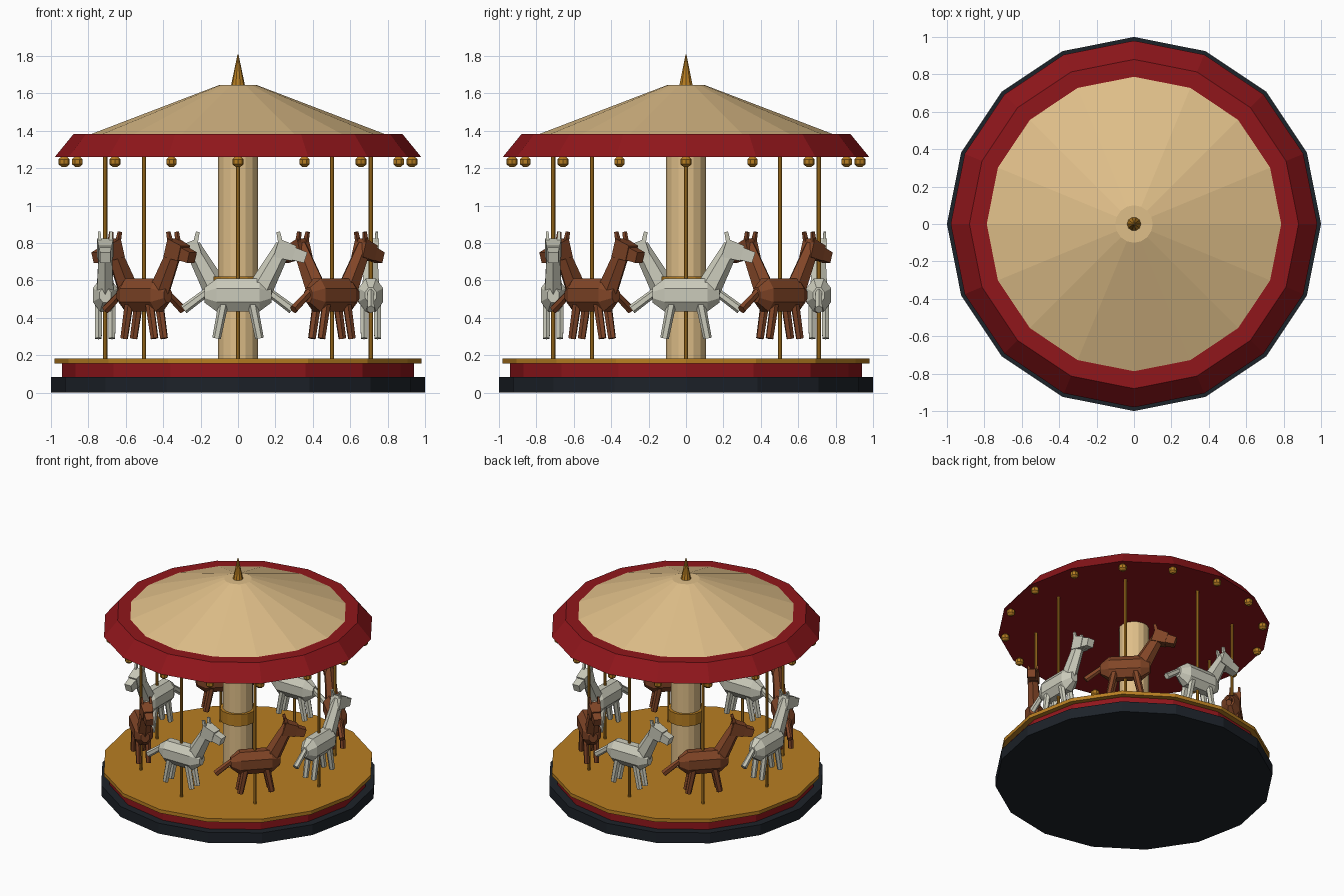
import bpy, bmesh, math
from mathutils import Vector, Matrix

if "Cube" in bpy.data.objects:
    bpy.data.objects.remove(bpy.data.objects["Cube"])


def material(name, rgb):
    m = bpy.data.materials.new(name)
    m.diffuse_color = (*rgb, 1)
    m.use_nodes = True
    m.node_tree.nodes["Principled BSDF"].inputs["Base Color"].default_value = m.diffuse_color
    return m


NAVY = material("navy", (0.012, 0.016, 0.022))
RED = material("red", (0.28, 0.008, 0.011))
GOLD = material("gold", (0.48, 0.21, 0.016))
CREAM = material("cream", (0.74, 0.52, 0.25))
WHITE = material("white", (0.6, 0.6, 0.5))
BROWN = material("brown", (0.22, 0.06, 0.02))


def add_object(name, mesh, loc=(0, 0, 0), rot=0):
    ob = bpy.data.objects.new(name, mesh)
    bpy.context.collection.objects.link(ob)
    ob.location = loc
    ob.rotation_euler.z = rot
    return ob


def loft(bm, rings, sides, turn=0.0):
    """Closed skin through rings of (centre, u half axis, v half axis)."""
    loops = []
    for c, u, v in rings:
        angles = [2 * math.pi * i / sides + turn for i in range(sides)]
        loops.append([bm.verts.new(Vector(c) + Vector(u) * math.cos(a) + Vector(v) * math.sin(a))
                      for a in angles])
    for a, b in zip(loops, loops[1:]):
        for i in range(sides):
            j = (i + 1) % sides
            bm.faces.new((a[i], a[j], b[j], b[i]))
    bm.faces.new(loops[0][::-1])
    bm.faces.new(loops[-1])


def finish(bm, name, mat):
    bmesh.ops.recalc_face_normals(bm, faces=bm.faces)
    me = bpy.data.meshes.new(name)
    bm.to_mesh(me)
    bm.free()
    me.materials.append(mat)
    return me


def lathe_mesh(name, profile, sides, mat):
    bm = bmesh.new()
    loft(bm, [((0, 0, z), (r, 0, 0), (0, r, 0)) for r, z in profile], sides)
    return finish(bm, name, mat)


def limb(bm, p0, p1, size0, size1, sides=6, turn=0.0):
    """Tapered bar in the side plane; sizes are (in-plane, sideways) half widths."""
    d = (Vector(p1) - Vector(p0)).normalized()
    side = Vector((0, 1, 0))
    up = d.cross(side).normalized()
    loft(bm, [(p, up * s[0], side * s[1]) for p, s in ((p0, size0), (p1, size1))], sides, turn)


def horse_mesh(name, mat):
    bm = bmesh.new()
    # barrel body
    loft(bm, [((x, 0, 0.522), (0, 0.072 * k, 0), (0, 0, 0.095 * k))
              for x, k in ((-0.18, 0.45), (-0.115, 1), (0.115, 1), (0.18, 0.45))],
         8, math.pi / 8)
    # neck, head and muzzle
    limb(bm, (0.115, 0, 0.545), (0.245, 0, 0.785), (0.068, 0.052), (0.044, 0.038))
    q = math.pi / 4
    limb(bm, (0.205, 0, 0.775), (0.30, 0, 0.745), (0.072, 0.062), (0.06, 0.05), 4, q)
    limb(bm, (0.29, 0, 0.745), (0.362, 0, 0.722), (0.05, 0.045), (0.042, 0.04), 4, q)
    # ears and legs on both sides
    for s in (-1, 1):
        limb(bm, (0.23, 0.028 * s, 0.79), (0.215, 0.032 * s, 0.86),
             (0.019, 0.014), (0.014, 0.01), 4, q)
        for e in (-1, 1):
            limb(bm, (0.075 * e, 0.036 * s, 0.49), (0.115 * e, 0.036 * s, 0.29),
                 (0.027, 0.023), (0.023, 0.02))
    # tail
    limb(bm, (-0.15, 0, 0.55), (-0.29, 0, 0.445), (0.022, 0.018), (0.025, 0.022))
    return finish(bm, name, mat)


# stacked base, column and canopy
for name, profile, mat in (
    ("base", [(1.0, 0), (1.0, 0.083)], NAVY),
    ("base_step", [(0.94, 0.083), (0.94, 0.155)], RED),
    ("deck", [(0.98, 0.155), (0.98, 0.183)], GOLD),
    ("column", [(0.108, 0.183), (0.108, 1.262)], CREAM),
    ("column_band", [(0.13, 0.53), (0.13, 0.622)], GOLD),
    ("canopy_rim", [(0.98, 1.26), (0.88, 1.382)], RED),
    ("canopy_roof", [(0.79, 1.381), (0.1, 1.645)], CREAM),
):
    add_object(name, lathe_mesh(name, profile, 16, mat))
add_object("finial", lathe_mesh("finial", [(0.037, 1.644), (0.003, 1.807)], 10, GOLD))

# light bulbs under the rim
bulb = lathe_mesh("bulb", [(0.014, -0.027), (0.03, -0.013), (0.03, 0.013), (0.014, 0.027)], 8, GOLD)
for i in range(16):
    a = i * math.pi / 8
    add_object("bulb", bulb, (0.93 * math.cos(a), 0.93 * math.sin(a), 1.235), a)

# eight poles with alternating horses running anticlockwise
pole = lathe_mesh("pole", [(0.011, 0.183), (0.011, 1.262)], 8, GOLD)
horses = [horse_mesh("white_horse", WHITE), horse_mesh("brown_horse", BROWN)]
for i in range(8):
    a = i * math.pi / 4
    spot = (0.71 * math.cos(a), 0.71 * math.sin(a), 0)
    add_object("pole", pole, spot, a)
    add_object(horses[i % 2].name, horses[i % 2], spot, a + math.pi / 2)
